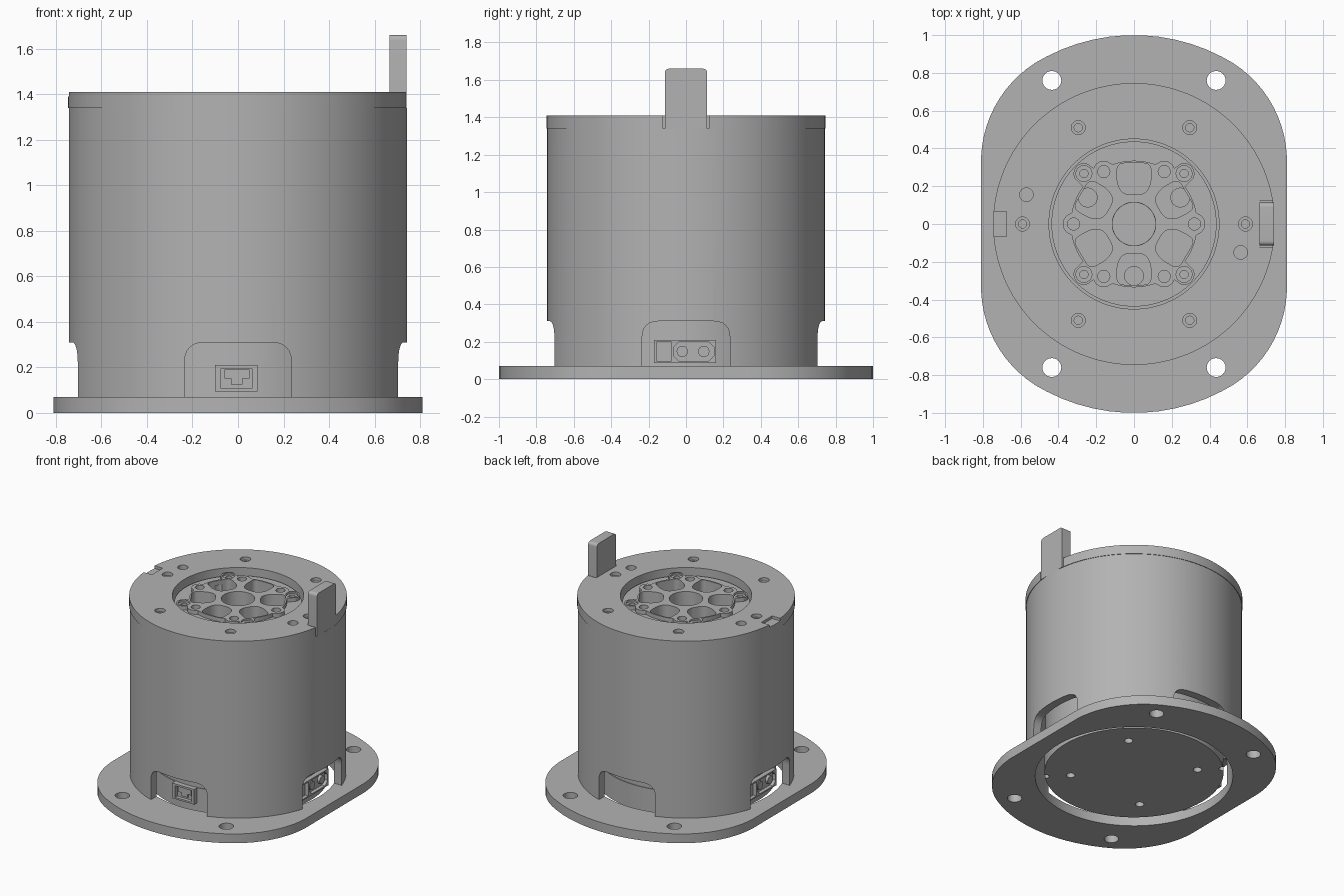
import bpy, bmesh
from math import sin, cos, pi, sqrt, radians
from mathutils import Matrix, Vector

cube = bpy.data.objects.get("Cube")
if cube:
    bpy.data.objects.remove(cube, do_unlink=True)

grey = bpy.data.materials.new("machined grey")
grey.use_nodes = True
grey.diffuse_color = (0.45, 0.45, 0.45, 1)
grey.node_tree.nodes["Principled BSDF"].inputs["Base Color"].default_value = grey.diffuse_color


# Outline helpers
def circle(r, x=0, y=0, n=24):
    return [(x + r * cos(2 * pi * i / n), y + r * sin(2 * pi * i / n)) for i in range(n)]


def rect(x0, x1, y0, y1):
    return [(x0, y0), (x1, y0), (x1, y1), (x0, y1)]


def rounded(points, r, steps=6):
    out = []
    for i, p in enumerate(points):
        p, a, b = Vector(p), Vector(points[i - 1]), Vector(points[(i + 1) % len(points)])
        s = p + (a - p).normalized() * min(r, (a - p).length * 0.49)
        e = p + (b - p).normalized() * min(r, (b - p).length * 0.49)
        for k in range(steps + 1):
            t = k / steps
            out.append(tuple(s * (1 - t) ** 2 + p * 2 * t * (1 - t) + e * t * t))
    return out


def turned(points, angle):
    c, s = cos(angle), sin(angle)
    return [(x * c - y * s, x * s + y * c) for x, y in points]


# Union of discs as one outline, seen from the centre
def disc_union(discs, n):
    out = []
    for i in range(n):
        a = 2 * pi * i / n
        u = Vector((cos(a), sin(a)))
        best = 0
        for x, y, r in discs:
            d = x * u.x + y * u.y
            q = r * r - (x * x + y * y - d * d)
            if q >= 0:
                best = max(best, d + sqrt(q))
        out.append(tuple(u * best))
    return out


# Solids: every outline is extruded from z0 to z1 in the same mesh
def solid(name, outlines, z0, z1, matrix=None):
    bm = bmesh.new()
    for pts in outlines:
        low = [bm.verts.new((x, y, z0)) for x, y in pts]
        high = [bm.verts.new((x, y, z1)) for x, y in pts]
        bm.faces.new(low[::-1])
        bm.faces.new(high)
        for i in range(len(pts)):
            j = (i + 1) % len(pts)
            bm.faces.new((low[i], low[j], high[j], high[i]))
    if matrix:
        bm.transform(matrix)
    bmesh.ops.recalc_face_normals(bm, faces=bm.faces)
    mesh = bpy.data.meshes.new(name)
    bm.to_mesh(mesh)
    bm.free()
    mesh.materials.append(grey)
    obj = bpy.data.objects.new(name, mesh)
    bpy.context.collection.objects.link(obj)
    return obj


def cut(obj, outlines, z0, z1, matrix=None):
    cutter = solid("cutter", outlines, z0, z1, matrix)
    mod = obj.modifiers.new("cut", "BOOLEAN")
    mod.operation, mod.solver, mod.object = "DIFFERENCE", "EXACT", cutter
    graph = bpy.context.evaluated_depsgraph_get()
    mesh = bpy.data.meshes.new_from_object(obj.evaluated_get(graph))
    obj.modifiers.clear()
    obj.data = mesh
    bpy.data.objects.remove(cutter, do_unlink=True)


# Matrix for outlines drawn on one of the four sides, extruded outward
def side(k):
    return Matrix.Rotation(k * pi / 2, 4, "Z") @ Matrix.Rotation(pi / 2, 4, "X")


def signs(x, y):
    return [(sx * x, sy * y) for sx in (1, -1) for sy in (1, -1)]


# Mounting plate: large end arcs blended into straight flanks
plate_pts = []
corner = 0.62
for start, cx, cy, r in ((0, 0.19, 0.33, corner), (60, 0, 0, 1), (120, -0.19, 0.33, corner),
                         (180, -0.19, -0.33, corner), (240, 0, 0, 1), (300, 0.19, -0.33, corner)):
    for i in range(12):
        a = radians(start + 5 * i + 2.5)
        plate_pts.append((cx + r * cos(a), cy + r * sin(a)))
plate = solid("mounting_plate", [plate_pts], 0, 0.07)
cut(plate, [circle(0.68, n=128)] + [circle(0.05, x, y) for x, y in signs(0.435, 0.76)], -0.1, 0.2)

# Outer shell with four arched windows
shell = solid("outer_shell", [circle(0.742, n=128)], 0.07, 1.34)
cut(shell, [circle(0.68, n=128)], 0, 1.5)
window = rounded(rect(-0.235, 0.235, -0.1, 0.31), 0.09)
for k in range(4):
    cut(shell, [window], 0.4, 0.9, side(k))

# Inner housing
body = solid("inner_housing", [circle(0.61, n=128)], 0.21, 1.34)
cut(body, [circle(0.45, n=96)], 1.1, 1.5)
cover = solid("bottom_cover", [circle(0.616, n=128)], 0.03, 0.21)
cut(cover, [circle(0.03, x, y) for x, y in signs(0.31, 0.31)]
    + [circle(0.022, 0.43, -0.43), circle(0.022, -0.43, 0.43)], 0, 0.1)

# Top ring with stepped screw holes, dowel holes, key slot and notch
lid = solid("top_ring", [circle(0.746, n=128)], 1.34, 1.41)
cut(lid, [circle(0.45, n=96)], 1.2, 1.5)
screws = signs(0.295, 0.51) + [(0.59, 0), (-0.59, 0)]
cut(lid, [circle(0.037, x, y) for x, y in screws], 1.385, 1.5)
cut(lid, [circle(0.022, x, y) for x, y in screws]
    + [circle(0.036, -0.57, 0.155), circle(0.036, 0.565, -0.15)], 1.35, 1.5)
cut(lid, [rect(0.665, 0.8, -0.122, 0.122)], 1.3, 1.5)
cut(lid, [rect(-0.8, -0.675, -0.065, 0.065)], 1.39, 1.5)

# Upright locating tab
tab_pts = rounded(rect(-0.113, 0.113, 1.3, 1.66), 0.025)
tab = solid("locating_tab", [[(x, max(z, 1.34)) for x, z in tab_pts]], 0.665, 0.74, side(1))

# Rotor disc and lobed output flange
hub_screws = [(0.32 * cos(k * pi / 3), 0.32 * sin(k * pi / 3)) for k in range(6)]
cups = signs(0.265, 0.267)
disc = solid("rotor_disc", [circle(0.437, n=96)], 1.1, 1.355)
lobes = [(0, 0, 0.335)] + [(x, y, 0.057) for x, y in hub_screws] + [(x, y, 0.055) for x, y in cups]
flange = solid("output_flange", [disc_union(lobes, 240)], 1.35, 1.385)
pocket = rounded([(0.155, -0.055), (0.21, -0.09), (0.322, -0.09),
                  (0.322, 0.09), (0.21, 0.09), (0.155, 0.055)], 0.04)
pockets = [turned(pocket, pi / 6 + k * pi / 3) for k in range(6)]
dowels = [circle(0.05, 0.245, 0.14), circle(0.05, -0.245, 0.14), circle(0.05, 0, -0.275)]
for part in (disc, flange):
    cut(part, pockets + [circle(0.115, n=48)], 1.28, 1.5)
    cut(part, [circle(0.032, x, y) for x, y in hub_screws]
        + [circle(0.022, x, y) for x, y in cups], 1.32, 1.5)
cut(disc, [circle(0.114, n=48)] + dowels, 1.15, 1.5)
cut(flange, [circle(0.042, x, y) for x, y in cups], 1.372, 1.5)

# Data socket on the front
socket = solid("data_socket", [rect(-0.1, 0.085, 0.095, 0.21)], 0.5, 0.645, side(0))
cut(socket, [rect(-0.075, 0.062, 0.108, 0.195)], 0.618, 0.7, side(0))
solid("data_socket_tongue", [[(-0.06, 0.19), (-0.06, 0.15), (-0.03, 0.15), (-0.03, 0.125),
                              (0.02, 0.125), (0.02, 0.15), (0.05, 0.15), (0.05, 0.19)]],
      0.6, 0.632, side(0))

# Power sockets on both flanks
for k, label in ((1, "left"), (3, "right")):
    power = solid(label + "_power_socket", [rect(-0.17, 0.16, 0.085, 0.21)], 0.5, 0.645, side(k))
    cut(power, [rect(-0.155, -0.08, 0.095, 0.2),
                rounded(rect(-0.068, 0.15, 0.095, 0.2), 0.03, 1)], 0.618, 0.7, side(k))
    solid(label + "_power_pins", [circle(0.03, x, 0.148) for x in (-0.02, 0.095)],
          0.6, 0.638, side(k))

# Smooth curved walls, keep edges crisp
for obj in bpy.context.scene.objects:
    obj.select_set(obj.type == "MESH")
bpy.context.view_layer.objects.active = lid
bpy.ops.object.shade_smooth_by_angle(angle=radians(25))
